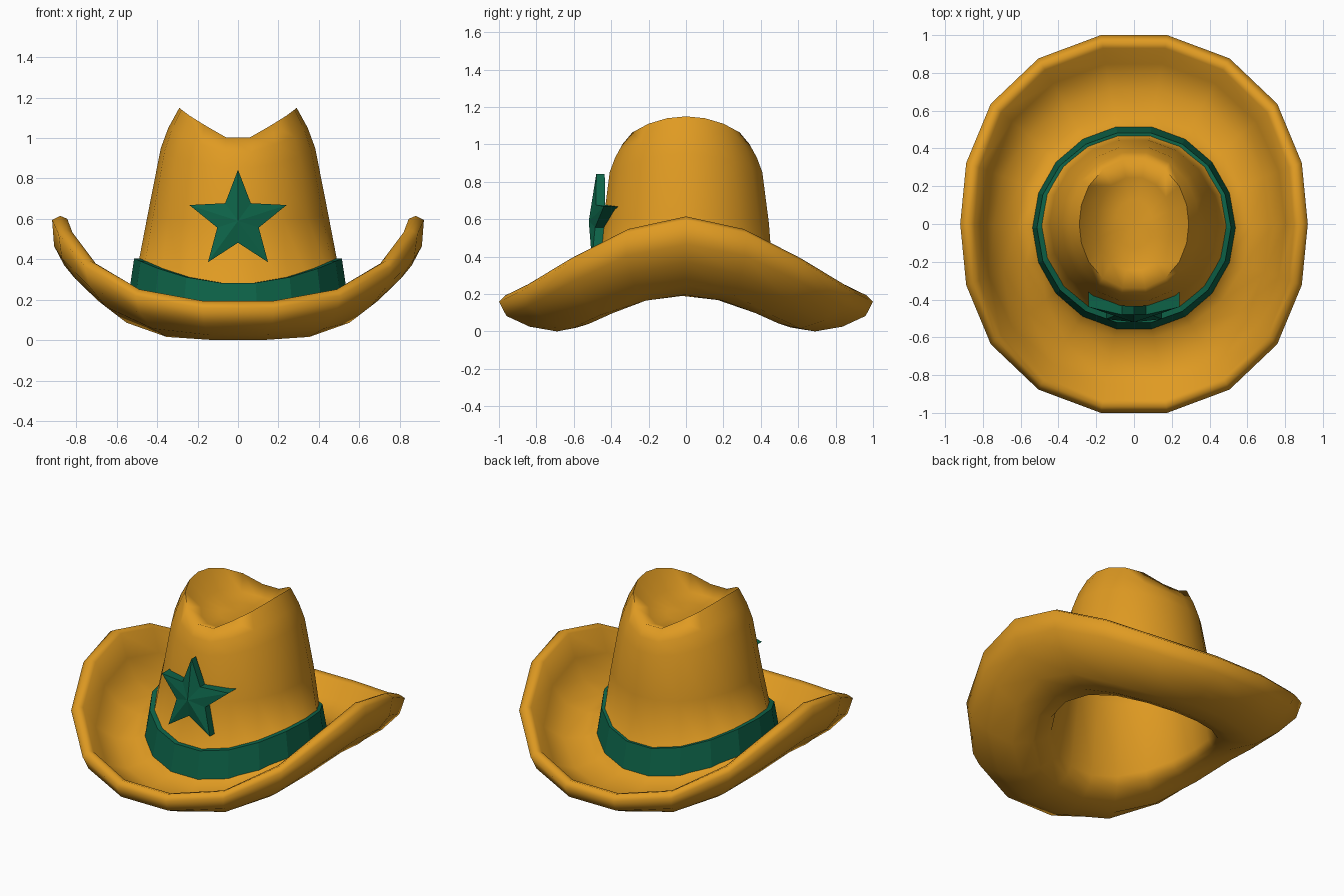
import bpy, bmesh, math

if "Cube" in bpy.data.objects:
    bpy.data.objects.remove(bpy.data.objects["Cube"])

SIDES = 18


def material(name, rgb):
    m = bpy.data.materials.new(name)
    m.diffuse_color = (*rgb, 1)
    m.use_nodes = True
    m.node_tree.nodes["Principled BSDF"].inputs["Base Color"].default_value = m.diffuse_color
    return m


FELT = material("orange tan felt", (0.74, 0.325, 0.016))
GREEN = material("dark green", (0.004, 0.125, 0.065))


def finish(bm, name, mat, smooth=None):
    bmesh.ops.recalc_face_normals(bm, faces=bm.faces[:])
    mesh = bpy.data.meshes.new(name)
    bm.to_mesh(mesh)
    bm.free()
    mesh.materials.append(mat)
    ob = bpy.data.objects.new(name, mesh)
    bpy.context.collection.objects.link(ob)
    if smooth:
        bpy.ops.object.select_all(action='DESELECT')
        ob.select_set(True)
        bpy.context.view_layer.objects.active = ob
        bpy.ops.object.shade_smooth_by_angle(angle=math.radians(smooth))
    return ob


def saddle_ring(bm, rf, zf, rs, zs, ze=1.0, re=1.0, yoff=0.0):
    """Ring blending a front/back radius and height into a side radius and height."""
    ring = []
    for i in range(SIDES):
        a = 2 * math.pi * i / SIDES
        w = math.cos(a) ** 2
        r = rf + (rs - rf) * w ** re
        z = zf + (zs - zf) * w ** ze
        ring.append(bm.verts.new((r * math.cos(a), r * math.sin(a) + yoff, z)))
    return ring


def loft(bm, rings, closed=False):
    pairs = list(zip(rings, rings[1:]))
    if closed:
        pairs.append((rings[-1], rings[0]))
    for a, b in pairs:
        for i in range(SIDES):
            j = (i + 1) % SIDES
            bm.faces.new((a[i], a[j], b[j], b[i]))


def cap(bm, ring, z):
    c = bm.verts.new((0, 0, z))
    for i in range(SIDES):
        bm.faces.new((ring[i], ring[(i + 1) % SIDES], c))


# Hat body: creased crown, curled brim, underside and hollow inside.
# Rows: front radius, front z, side radius, side z, z blend, radius blend, y offset
PROFILE = [
    (0.13, 0.965, 0.10, 0.975, 1.0, 1.0, 0.0),     # crease floor
    (0.25, 0.965, 0.20, 1.03, 0.8, 1.0, 0.0),
    (0.345, 0.965, 0.29, 1.15, 0.45, 1.0, 0.0),    # crown ridge
    (0.385, 0.92, 0.345, 1.05, 0.7, 1.0, 0.0),
    (0.415, 0.85, 0.382, 0.95, 1.0, 1.0, 0.0),
    (0.45, 0.58, 0.447, 0.62, 1.0, 1.0, 0.0),
    (0.505, 0.13, 0.52, 0.24, 1.0, 1.0, -0.02),    # crown base
    (0.60, 0.085, 0.62, 0.26, 1.4, 1.0, -0.01),    # brim top
    (0.72, 0.06, 0.74, 0.33, 1.6, 1.5, 0.0),
    (0.86, 0.095, 0.80, 0.45, 1.5, 2.5, 0.0),
    (0.945, 0.18, 0.845, 0.60, 1.4, 2.5, 0.0),     # rolled rim
    (0.98, 0.19, 0.88, 0.615, 1.4, 2.5, 0.0),
    (1.015, 0.155, 0.92, 0.595, 1.4, 2.5, 0.0),
    (0.975, 0.08, 0.91, 0.465, 1.4, 2.5, 0.0),     # brim underside
    (0.85, 0.025, 0.86, 0.37, 1.7, 2.0, 0.0),
    (0.70, 0.0, 0.745, 0.25, 2.0, 1.5, 0.0),
    (0.58, 0.02, 0.60, 0.195, 1.5, 1.0, -0.01),
    (0.50, 0.06, 0.51, 0.19, 1.1, 1.0, -0.02),
    (0.47, 0.11, 0.48, 0.23, 1.0, 1.0, -0.02),     # inside wall
    (0.42, 0.58, 0.415, 0.62, 1.0, 1.0, 0.0),
    (0.38, 0.84, 0.35, 0.92, 1.0, 1.0, 0.0),
]
bm = bmesh.new()
rings = [saddle_ring(bm, *p) for p in PROFILE]
loft(bm, rings)
cap(bm, rings[0], 0.965)
cap(bm, rings[-1], 0.90)
finish(bm, "hat_body", FELT, 100)

# Flat-sided hat band
bm = bmesh.new()
rings = [saddle_ring(bm, *p, yoff=-0.02) for p in [
    (0.50, 0.10, 0.51, 0.22), (0.545, 0.10, 0.54, 0.225),
    (0.51, 0.28, 0.514, 0.405), (0.48, 0.28, 0.485, 0.405)]]
loft(bm, rings, closed=True)
finish(bm, "hat_band", GREEN)

# Faceted star badge wrapped around the front of the crown
CZ = 0.59


def star_front(x, z):
    return -(0.48 + 0.1 * (0.84 - z)) + x * x


bm = bmesh.new()
front, back = [], []
for i in range(10):
    a = math.pi / 2 + i * math.pi / 5
    tip = i % 2 == 0
    r = 0.253 if tip else 0.108
    x, z = r * math.cos(a), CZ + r * math.sin(a)
    y = star_front(x, z) + (0 if tip else 0.012)
    front.append(bm.verts.new((x, y, z)))
    back.append(bm.verts.new((x, y + 0.045 + 0.75 * x * x, z)))
peak = bm.verts.new((0, star_front(0, CZ) - 0.015, CZ))
rear = bm.verts.new((0, -0.445, CZ))
for i in range(10):
    j = (i + 1) % 10
    bm.faces.new((front[i], front[j], peak))
    bm.faces.new((back[j], back[i], rear))
    bm.faces.new((front[j], front[i], back[i], back[j]))
finish(bm, "star_badge", GREEN)
